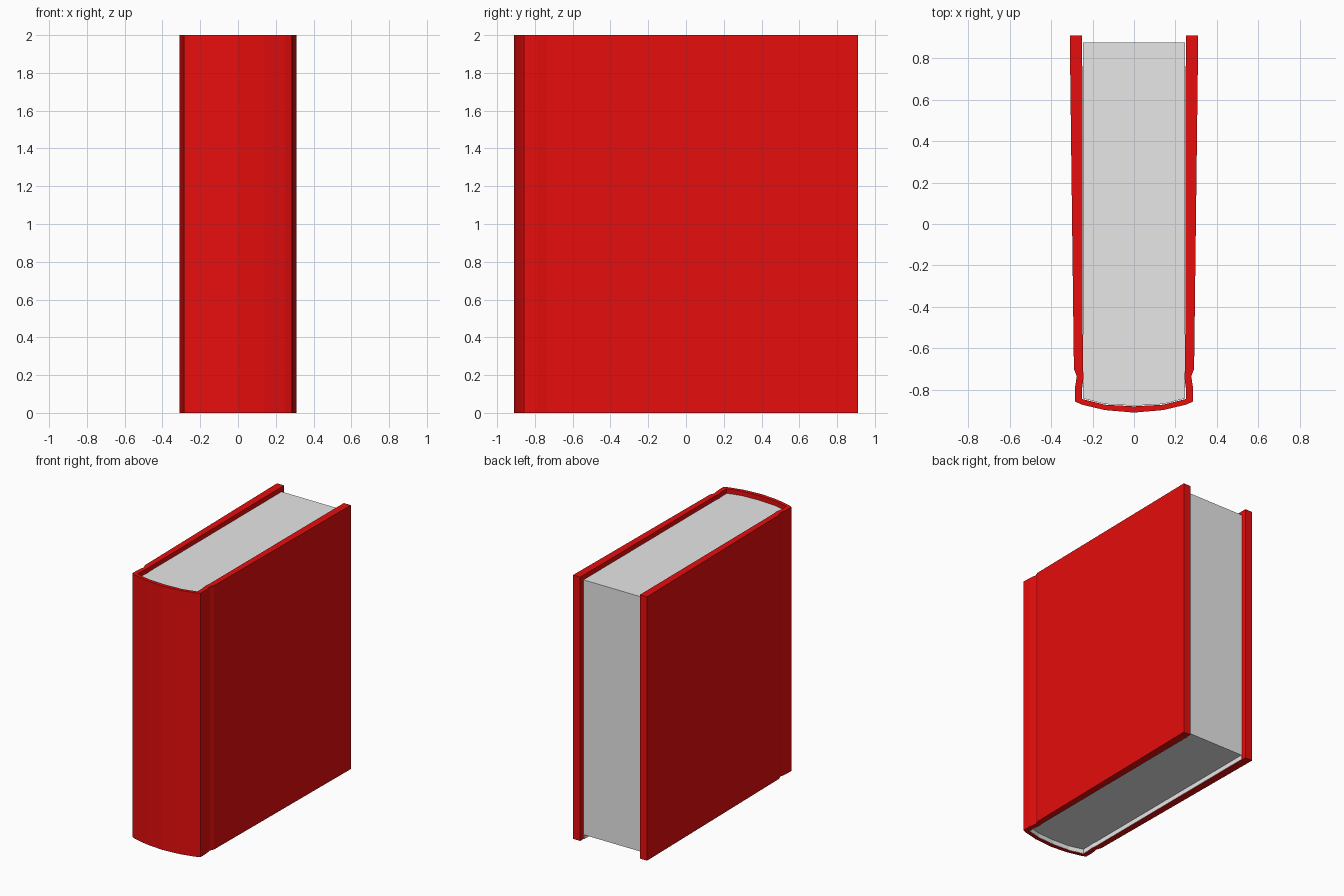
import bpy, bmesh

if "Cube" in bpy.data.objects:
    bpy.data.objects.remove(bpy.data.objects["Cube"])


def material(name, rgb):
    m = bpy.data.materials.new(name)
    m.diffuse_color = (*rgb, 1)
    m.use_nodes = True
    m.node_tree.nodes["Principled BSDF"].inputs["Base Color"].default_value = m.diffuse_color
    return m


RED = material("cover red", (0.8, 0.004, 0.004))
GREY = material("paper grey", (0.8, 0.8, 0.8))


def mirrored(half):
    """Complete a right-hand half profile (ending on x = 0) with its mirror."""
    return half + [(-x, y) for x, y in reversed(half) if x != 0]


def extrude(name, outline, z0, z1, mat):
    """Extrude a closed plan outline from z0 to z1."""
    bm = bmesh.new()
    face = bm.faces.new([bm.verts.new((x, y, z0)) for x, y in outline])
    new = bmesh.ops.extrude_face_region(bm, geom=[face])["geom"]
    verts = [g for g in new if isinstance(g, bmesh.types.BMVert)]
    bmesh.ops.translate(bm, verts=verts, vec=(0, 0, z1 - z0))
    bmesh.ops.recalc_face_normals(bm, faces=bm.faces)
    mesh = bpy.data.meshes.new(name)
    bm.to_mesh(mesh)
    bm.free()
    mesh.materials.append(mat)
    obj = bpy.data.objects.new(name, mesh)
    bpy.context.collection.objects.link(obj)
    return obj


# Cover: tapered boards, hinge grooves and rounded spine
outer = [(0.31, 0.91), (0.29, -0.70), (0.276, -0.735), (0.285, -0.79),
         (0.285, -0.857), (0.25, -0.872), (0.14, -0.898), (0, -0.91)]
inner = [(0.25, 0.91), (0.247, -0.70), (0.243, -0.735), (0.25, -0.79),
         (0.25, -0.845), (0.14, -0.872), (0, -0.88)]
extrude("cover", mirrored(outer) + mirrored(inner)[::-1], 0, 2, RED)

# Page block, slightly recessed at head, foot and fore edge
pages = [(0.2465, 0.875), (0.2465, -0.70), (0.2425, -0.735), (0.2465, -0.79),
         (0.247, -0.842), (0.14, -0.869), (0, -0.877)]
extrude("pages", mirrored(pages), 0.035, 1.967, GREY)

# Thin paper lining showing inside the cover below the pages
lining = [(x - 0.003 if x else 0, y + (0.003 if y < -0.8 else 0)) for x, y in pages]
extrude("foot_lining", mirrored(pages) + mirrored(lining)[::-1], 0.001, 0.035, GREY)
